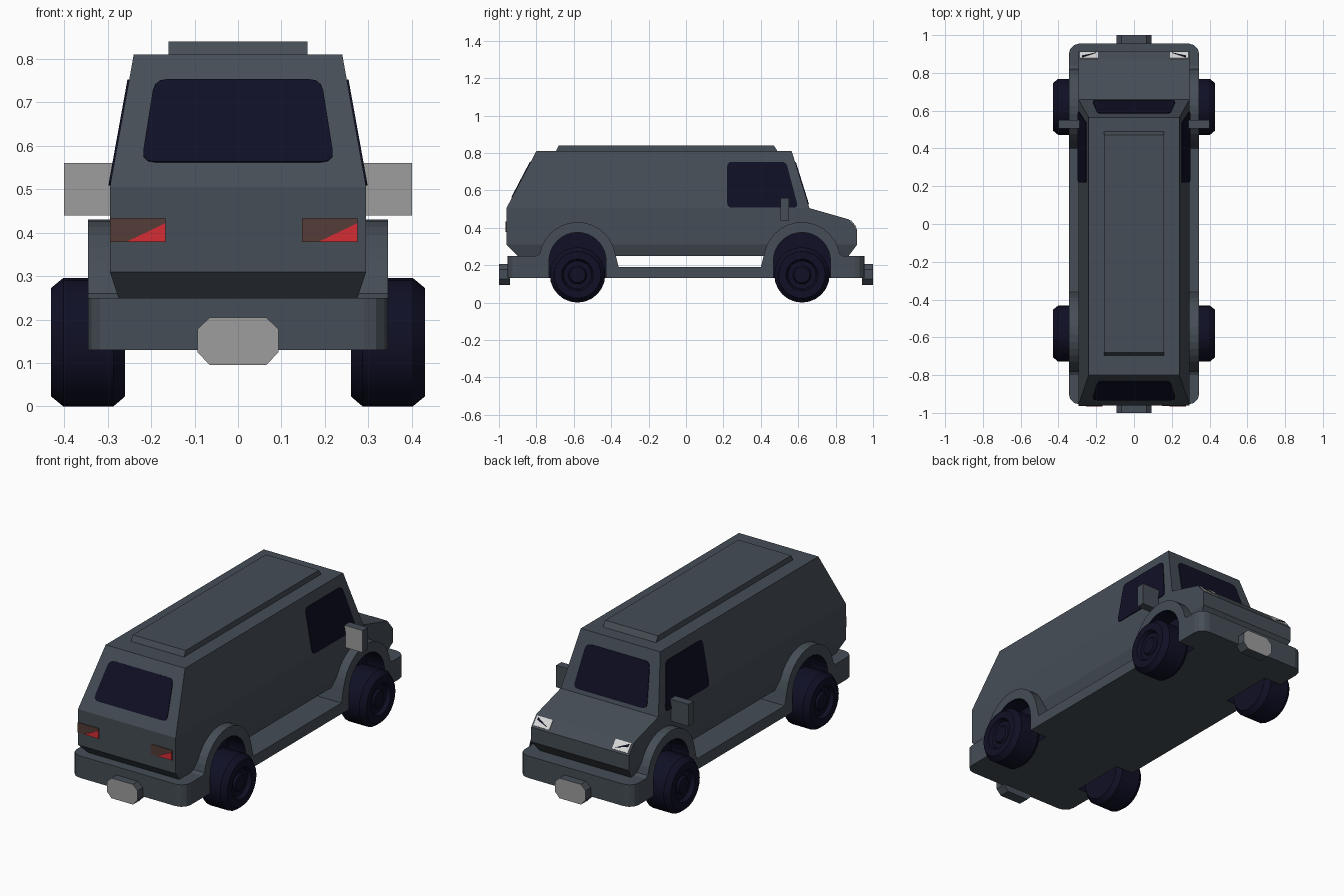
import bpy, bmesh, math
from mathutils import Vector

if "Cube" in bpy.data.objects:
    bpy.data.objects.remove(bpy.data.objects["Cube"])


def material(name, rgb):
    m = bpy.data.materials.new(name)
    m.diffuse_color = (*rgb, 1)
    m.use_nodes = True
    m.node_tree.nodes["Principled BSDF"].inputs["Base Color"].default_value = m.diffuse_color
    return m


PAINT = material("slate paint", (0.06, 0.075, 0.092))
DARK = material("dark navy", (0.005, 0.005, 0.019))
GREY = material("light grey", (0.34, 0.34, 0.34))
RED = material("lamp red", (0.66, 0.025, 0.036))
BROWN = material("lamp brown", (0.09, 0.045, 0.038))
WHITE = material("lamp white", (0.7, 0.7, 0.7))


def finish(name, bm, *mats):
    bmesh.ops.recalc_face_normals(bm, faces=bm.faces)
    me = bpy.data.meshes.new(name)
    bm.to_mesh(me)
    bm.free()
    ob = bpy.data.objects.new(name, me)
    bpy.context.collection.objects.link(ob)
    for m in mats:
        me.materials.append(m)
    return ob


def loft(rings):
    """Closed solid through rings of equal point count."""
    bm = bmesh.new()
    vs = [[bm.verts.new(p) for p in r] for r in rings]
    n = len(vs[0])
    for a, b in zip(vs, vs[1:]):
        for i in range(n):
            j = (i + 1) % n
            bm.faces.new((a[i], a[j], b[j], b[i]))
    bm.faces.new(vs[0])
    bm.faces.new(vs[-1][::-1])
    return bm


def prism(yz, x0, x1):
    return loft([[(x, y, z) for y, z in yz] for x in (x0, x1)])


def rounded(pts, r):
    """Round polygon corners with short curves."""
    out, n = [], len(pts)
    for i, p in enumerate(pts):
        a = p + (pts[i - 1] - p).normalized() * r
        b = p + (pts[(i + 1) % n] - p).normalized() * r
        for t in (0, 0.33, 0.67, 1):
            out.append(a * (1 - t) ** 2 + p * 2 * t * (1 - t) + b * t * t)
    return out


def plate(name, pts, mat, r=0, lift=0.004):
    """Thin panel lying on a body face."""
    pts = [Vector(p) for p in pts]
    n = (pts[1] - pts[0]).cross(pts[2] - pts[0]).normalized()
    mid = sum(pts, Vector()) / len(pts)
    if n.dot(mid - Vector((0, mid.y * 0.5, 0.4))) < 0:
        n = -n
    if r:
        pts = rounded(pts, r)
    return finish(name, loft([[p - n * 0.002 for p in pts], [p + n * lift for p in pts]]), mat)


def arc(cy, cz, r, a0, a1, n):
    return [(cy + r * math.cos(math.radians(a0 + (a1 - a0) * i / n)),
             cz + r * math.sin(math.radians(a0 + (a1 - a0) * i / n))) for i in range(n + 1)]


AXLES = (-0.58, 0.62)

# van body: stacked rectangles (z, back y, front y, half width)
rows = [(0.25, -0.90, 0.87, 0.275), (0.31, -0.96, 0.915, 0.295), (0.39, -0.96, 0.915, 0.295),
        (0.445, -0.96, 0.87, 0.295), (0.505, -0.96, 0.66, 0.295), (0.81, -0.80, 0.565, 0.24)]
body = finish("van_body", loft([[(-w, b, z), (w, b, z), (w, f, z), (-w, f, z)]
                                for z, b, f, w in rows]), PAINT, DARK)

# skirt with bumpers and wheel arches, rounded at the four corners
outline = [(-0.955, 0.13), (-0.955, 0.25), (-0.80, 0.25)]
outline += arc(AXLES[0], 0.225, 0.205, 170, 12, 14) + [(-0.36, 0.19), (0.40, 0.19)]
outline += arc(AXLES[1], 0.225, 0.205, 168, 10, 14) + [(0.84, 0.25), (0.955, 0.25), (0.955, 0.13)]
bm = prism(outline, -0.345, 0.345)
corners = [e for e in bm.edges if all(abs(v.co.y) > 0.95 and abs(v.co.x) > 0.34 for v in e.verts)
           and abs(e.verts[0].co.z - e.verts[1].co.z) > 0.1]
bmesh.ops.bevel(bm, geom=corners, offset=0.055, segments=3, profile=0.5, affect='EDGES')
skirt = finish("skirt_and_bumpers", bm, PAINT, DARK)

# wheel wells cut from body and skirt
cutters = []
for cy in AXLES:
    for s in (-1, 1):
        well = [(cy + 0.153, -0.05)] + arc(cy, 0.222, 0.153, 0, 180, 16) + [(cy - 0.153, -0.05)]
        c = finish("wheel_well_cutter", prism(well, s * 0.24, s * 0.5), DARK)
        c.hide_render = True
        cutters.append(c)
for ob in (body, skirt):
    bpy.context.view_layer.objects.active = ob
    for c in cutters:
        mod = ob.modifiers.new("well", 'BOOLEAN')
        mod.operation, mod.object, mod.solver = 'DIFFERENCE', c, 'EXACT'
        bpy.ops.object.modifier_apply(modifier=mod.name)
    for p in ob.data.polygons:
        x, y, z = p.center
        inside = 0.235 < abs(x) < 0.344 and 0.131 < z < 0.38 and min(abs(y - a) for a in AXLES) < 0.156
        p.material_index = 1 if inside and not (ob is body and abs(p.normal.x) > 0.9 and abs(x) > 0.27) else 0
for c in cutters:
    bpy.data.objects.remove(c)

# raised roof panel
finish("roof_panel", prism([(-0.70, 0.80), (-0.68, 0.84), (0.47, 0.84), (0.495, 0.80)], -0.16, 0.16), PAINT)

# wheels turned around the axle
tyre = [(0.26, 0.04), (0.26, 0.125), (0.287, 0.148), (0.402, 0.148), (0.43, 0.125),
        (0.43, 0.085), (0.41, 0.075), (0.41, 0.05), (0.42, 0.042), (0.42, 0.02)]
for cy in AXLES:
    for s, side in ((-1, "left"), (1, "right")):
        rings = [[(s * x, cy + px, pz) for px, pz in arc(0, 0.148, r, 0, 345, 23)] for x, r in tyre]
        w = finish(("rear_" if cy < 0 else "front_") + "wheel_" + side, loft(rings), DARK)
        bpy.ops.object.select_all(action='DESELECT')
        w.select_set(True)
        bpy.context.view_layer.objects.active = w
        bpy.ops.object.shade_smooth_by_angle(angle=math.radians(30))


def rear_y(z):
    return -0.96 + 0.16 * (z - 0.505) / 0.305


def screen_y(z):
    return 0.66 - 0.095 * (z - 0.505) / 0.305


def side_x(z):
    return 0.295 - 0.055 * (z - 0.505) / 0.305


# windows
for name, fy, lo, hi in (("rear_window", rear_y, 0.562, 0.752), ("windscreen", screen_y, 0.525, 0.75)):
    plate(name, [(-0.222, fy(lo), lo), (0.222, fy(lo), lo), (0.192, fy(hi), hi), (-0.192, fy(hi), hi)],
          DARK, 0.03)
for s, side in ((-1, "left"), (1, "right")):
    plate("side_window_" + side, [(s * side_x(z), y, z) for y, z in
          ((0.22, 0.508), (0.60, 0.508), (0.535, 0.752), (0.22, 0.752))], DARK, 0.025)

    # door mirrors with glass on the rear face
    m = finish("door_mirror_" + side, prism([(0.505, 0.44), (0.55, 0.44), (0.55, 0.56), (0.505, 0.56)],
                                            s * 0.28, s * 0.40), PAINT, GREY)
    for p in m.data.polygons:
        p.material_index = int(p.normal.y < -0.9)

    # headlamps on the sloped nose with a dark diagonal
    def nose(x, t):
        return (s * x, 0.87 + 0.045 * t, 0.445 - 0.055 * t)
    plate("headlamp_" + side, [nose(0.19, 0.1), nose(0.285, 0.1), nose(0.285, 0.85), nose(0.19, 0.85)], WHITE)
    plate("headlamp_bar_" + side, [nose(0.20, 0.75), nose(0.275, 0.2), nose(0.275, 0.4)], DARK, lift=0.006)

# tail lamps: brown lens with a red wedge
for x, side in ((-0.295, "left"), (0.147, "right")):
    def tail(dx, z):
        return (x + dx, -0.96, z)
    plate("tail_lamp_" + side, [tail(0, 0.378), tail(0.128, 0.378), tail(0.128, 0.434), tail(0, 0.434)], BROWN)
    plate("tail_lamp_wedge_" + side, [tail(0.04, 0.38), tail(0.128, 0.38), tail(0.128, 0.422)], RED, lift=0.006)

# bumper blocks with light faces at both ends
for s, end in ((-1, "rear"), (1, "front")):
    octo = [(-0.093, 0.125), (-0.065, 0.095), (0.065, 0.095), (0.093, 0.125),
            (0.093, 0.178), (0.065, 0.205), (-0.065, 0.205), (-0.093, 0.178)]
    b = finish("bumper_block_" + end, loft([[(x, s * y, z) for x, z in octo] for y in (0.94, 1.0)]), PAINT, GREY)
    for p in b.data.polygons:
        p.material_index = int(p.normal.y * s > 0.9)
